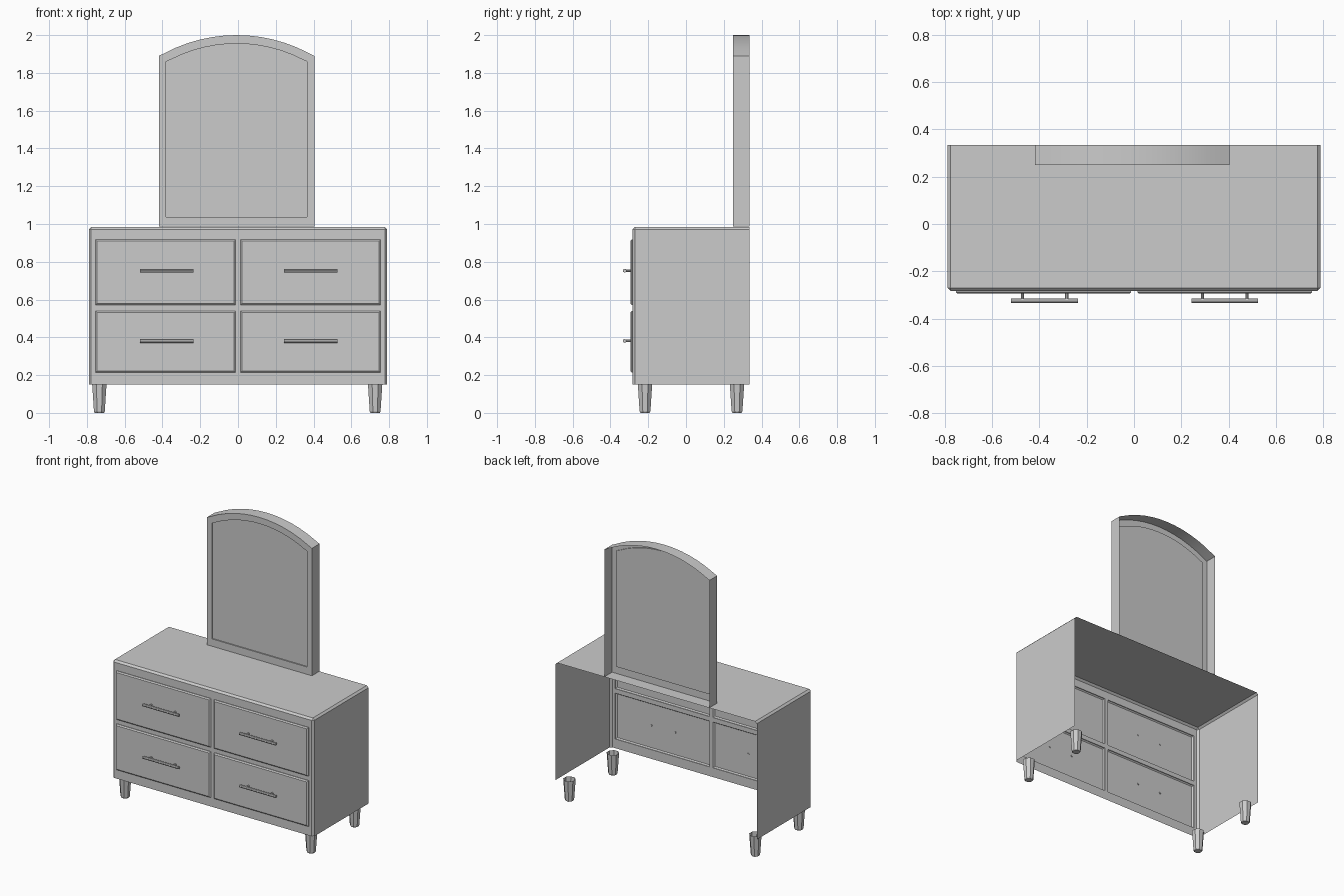
import bpy, bmesh
from math import sqrt, pi
from mathutils import Matrix

if "Cube" in bpy.data.objects:
    bpy.data.objects.remove(bpy.data.objects["Cube"])

OFF = -0.004                      # drawers, legs and mirror sit a hair left
FRONT, BACK = -0.283, 0.335
BASE, TOP, HALF, CH = 0.15, 0.985, 0.79, 0.013
DRAWER_X = [(-0.754, -0.012), (0.014, 0.754)]
DRAWER_Z = [(0.215, 0.54), (0.572, 0.917)]


def finish(bm, name, smooth=False):
    me = bpy.data.meshes.new(name)
    bm.to_mesh(me)
    bm.free()
    ob = bpy.data.objects.new(name, me)
    bpy.context.collection.objects.link(ob)
    if smooth:
        bpy.context.view_layer.objects.active = ob
        ob.select_set(True)
        bpy.ops.object.shade_smooth_by_angle(angle=0.5)
        ob.select_set(False)
    return ob


def loft(bm, rings, cap_start=False, cap_end=False):
    """Skin a series of closed point loops of equal length."""
    vs = [[bm.verts.new(p) for p in r] for r in rings]
    n = len(vs[0])
    for a, b in zip(vs, vs[1:]):
        for i in range(n):
            j = (i + 1) % n
            bm.faces.new((a[i], a[j], b[j], b[i]))
    if cap_start:
        bm.faces.new(vs[0][::-1])
    if cap_end:
        bm.faces.new(vs[-1])


def rect(x0, x1, z0, z1, y, inset=0.0):
    x0, x1, z0, z1 = x0 + inset, x1 - inset, z0 + inset, z1 - inset
    return [(x0, y, z0), (x1, y, z0), (x1, y, z1), (x0, y, z1)]


# Carcass: chamfered sides and top, open at back and bottom
bm = bmesh.new()
size = (2 * HALF, BACK - FRONT, TOP - BASE)
mid = (0, (BACK + FRONT) / 2, (TOP + BASE) / 2)
bmesh.ops.create_cube(bm, size=1, matrix=Matrix.Translation(mid) @ Matrix.Diagonal((*size, 1)))
eps = 1e-4
edges = []
for e in bm.edges:
    c = (e.verts[0].co + e.verts[1].co) / 2
    front, top, side = c.y < FRONT + eps, c.z > TOP - eps, abs(c.x) > HALF - eps
    if (front and side) or (top and (front or side)):
        edges.append(e)
bmesh.ops.bevel(bm, geom=edges, offset=CH, segments=1, affect='EDGES', profile=0.5)
bm.normal_update()
gone = [f for f in bm.faces if f.normal.z < -0.9 or abs(f.normal.y) > 0.9]
bmesh.ops.delete(bm, geom=gone, context='FACES')
# Face frame around the drawer openings
xs = [-HALF + CH, *DRAWER_X[0], *DRAWER_X[1], HALF - CH]
zs = [BASE, *DRAWER_Z[0], *DRAWER_Z[1], TOP - CH]
for i in range(5):
    for k in range(5):
        if not (i % 2 and k % 2):
            bm.faces.new([bm.verts.new(p) for p in rect(xs[i], xs[i + 1], zs[k], zs[k + 1], FRONT)])
bmesh.ops.remove_doubles(bm, verts=bm.verts, dist=0.0005)
finish(bm, "carcass")

# Drawer fronts with bar handles on two posts
ROT_X = Matrix.Rotation(pi / 2, 4, 'X')
ROT_Y = Matrix.Rotation(pi / 2, 4, 'Y')
for r, (z0, z1) in enumerate(DRAWER_Z):
    for c, (x0, x1) in enumerate(DRAWER_X):
        tag = ("lower", "upper")[r] + "_" + ("left", "right")[c]
        bm = bmesh.new()
        loft(bm, [rect(x0, x1, z0, z1, FRONT),
                  rect(x0, x1, z0, z1, FRONT - 0.005),
                  rect(x0, x1, z0, z1, FRONT - 0.012, 0.008)], cap_end=True)
        finish(bm, "drawer_front_" + tag)

        hx, hz = (-0.378, 0.384)[c], (0.381, 0.753)[r]
        bm = bmesh.new()
        bmesh.ops.create_cone(bm, cap_ends=True, segments=8, radius1=0.01, radius2=0.01, depth=0.283,
                              matrix=Matrix.Translation((hx, -0.325, hz)) @ ROT_Y)
        for s in (-1, 1):
            bmesh.ops.create_cone(bm, cap_ends=True, segments=8, radius1=0.007, radius2=0.007, depth=0.036,
                                  matrix=Matrix.Translation((hx + s * 0.094, -0.308, hz)) @ ROT_X)
        finish(bm, "handle_" + tag, True)

# Tapered octagonal legs, open at the top
for sy, y in (("front", -0.217), ("back", 0.27)):
    for sx, x in (("left", -0.73), ("right", 0.73)):
        bm = bmesh.new()
        rings = []
        for z, rad in ((BASE, 0.041), (0.008, 0.031), (0, 0.026)):
            circ = [Matrix.Rotation(pi / 8 + i * pi / 4, 4, 'Z') for i in range(8)]
            rings.append([(x + OFF + m[0][0] * rad, y + m[1][0] * rad, z) for m in circ])
        loft(bm, rings, cap_end=True)
        bmesh.ops.recalc_face_normals(bm, faces=bm.faces)
        finish(bm, f"leg_{sy}_{sx}")


# Arched mirror
def arch(half, shoulder, bottom, peak, arc_half, sag, y, n=12):
    """Outline with square bottom, short shoulders and a circular-arc top."""
    R = (arc_half ** 2 + sag ** 2) / (2 * sag)
    pts = [(-half, bottom), (half, bottom), (half, shoulder)]
    for i in range(n + 1):
        x = arc_half * (1 - 2 * i / n)
        pts.append((x, peak - R + sqrt(R * R - x * x)))
    pts.append((-half, shoulder))
    return [(x - 0.007, y, z) for x, z in pts]


def outer(y):
    return arch(0.412, 1.89, TOP + 0.001, 2.0, 0.385, 0.097, y)


def inner(y):
    return arch(0.373, 1.86, 1.038, 1.955, 0.35, 0.085, y)


bm = bmesh.new()
loft(bm, [outer(BACK), outer(0.25), inner(0.25), inner(0.258)])
bmesh.ops.recalc_face_normals(bm, faces=bm.faces)
finish(bm, "mirror_frame", True)

bm = bmesh.new()
bm.faces.new([bm.verts.new(p) for p in inner(0.258)])
finish(bm, "mirror_glass")
